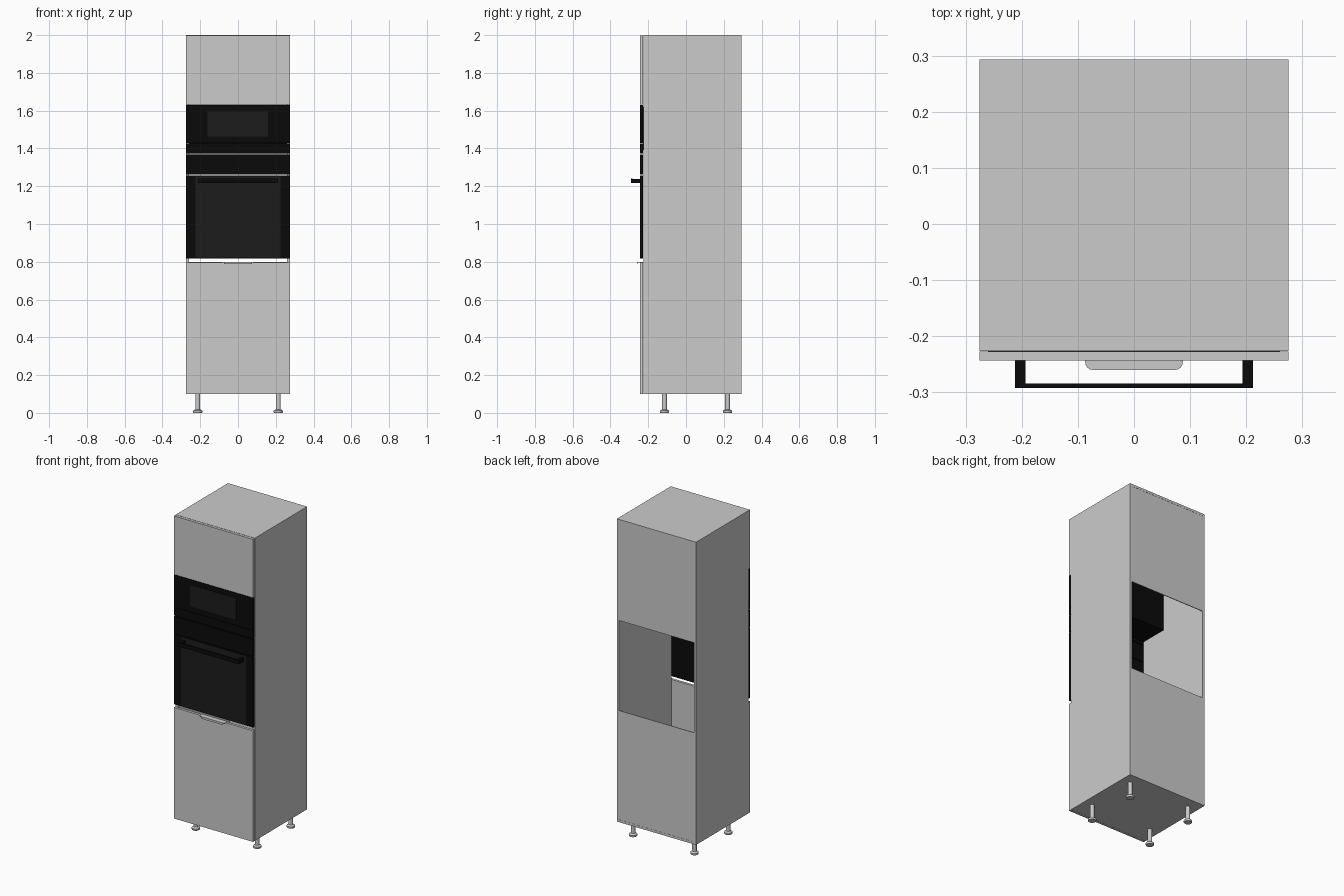
import bpy, bmesh, math

if "Cube" in bpy.data.objects:
    bpy.data.objects.remove(bpy.data.objects["Cube"])

def material(name, v):
    m = bpy.data.materials.new(name)
    m.diffuse_color = (v, v, v, 1)
    m.use_nodes = True
    m.node_tree.nodes["Principled BSDF"].inputs["Base Color"].default_value = m.diffuse_color
    return m

BLACK = material("black_enamel", 0.003)
GLASS = material("dark_glass", 0.012)

def finish(name, bm, mat=None):
    bmesh.ops.recalc_face_normals(bm, faces=bm.faces)
    me = bpy.data.meshes.new(name)
    bm.to_mesh(me)
    bm.free()
    ob = bpy.data.objects.new(name, me)
    bpy.context.collection.objects.link(ob)
    if mat:
        me.materials.append(mat)
    return ob

def box(name, x, y, z, mat=None):
    """Box from (min, max) ranges."""
    bm = bmesh.new()
    bmesh.ops.create_cube(bm, size=1)
    for v in bm.verts:
        v.co = [r[0] if c < 0 else r[1] for c, r in zip(v.co, (x, y, z))]
    return finish(name, bm, mat)

def plate(name, pts, z0, z1):
    """Flat outline in xy, extruded upwards."""
    bm = bmesh.new()
    f = bm.faces.new([bm.verts.new((x, y, z0)) for x, y in pts])
    top = bmesh.ops.extrude_face_region(bm, geom=[f])
    for g in top["geom"]:
        if isinstance(g, bmesh.types.BMVert):
            g.co.z = z1
    return finish(name, bm)

def lathe(name, profile, x, y, n=20):
    bm = bmesh.new()
    vs = [bm.verts.new((r, 0, z)) for r, z in profile]
    es = [bm.edges.new(p) for p in zip(vs, vs[1:])]
    bmesh.ops.spin(bm, geom=vs + es, cent=(0, 0, 0), axis=(0, 0, 1),
                   angle=math.tau, steps=n)
    bmesh.ops.remove_doubles(bm, verts=bm.verts, dist=1e-5)
    ob = finish(name, bm)
    ob.location = (x, y, 0)
    bpy.context.view_layer.objects.active = ob
    ob.select_set(True)
    bpy.ops.object.shade_smooth_by_angle(angle=math.radians(35))
    ob.select_set(False)
    return ob

W, T = 0.275, 0.015           # half width, board thickness
FRONT, BODY, BACK = -0.243, -0.227, 0.293
IN = W - T
full, inner = (-W, W), (-IN, IN)
door_y = (FRONT, BODY)

# Carcass: sides, top, bottom, and two back panels with an open middle
for side, s in (("left", -1), ("right", 1)):
    box(side + "_side", sorted((s * W, s * IN)), (BODY + 0.001, BACK), (0.1, 2))
box("top_board", inner, (BODY + 0.001, BACK), (2 - T, 2))
box("bottom_board", inner, (BODY + 0.001, BACK), (0.1, 0.1 + T))
box("lower_back_panel", inner, (BACK - 0.006, BACK - 0.001), (0.1 + T, 0.80))
box("upper_back_panel", inner, (BACK - 0.006, BACK - 0.001), (1.365, 2 - T))

# Doors
box("lower_door", full, door_y, (0.1, 0.797))
box("upper_door", full, door_y, (1.632, 1.999))

# Edge pull on the lower door: top plate with rounded corners and a front lip
hw, r, yf = 0.087, 0.014, -0.260
arc = [(hw - r + r * math.sin(a), yf + r - r * math.cos(a))
       for a in [i * math.pi / 12 for i in range(7)]]
outline = [(-x, y) for x, y in reversed(arc)] + arc + [(hw, BODY), (-hw, BODY)]
plate("edge_pull", outline, 0.797, 0.800)
box("edge_pull_lip", (r - hw, hw - r), (yf, yf + 0.003), (0.787, 0.798))

# Microwave: body, door, lower strip and window
box("microwave_body", inner, (BODY, -0.05), (1.392, 1.62), BLACK)
box("microwave_door", full, door_y, (1.428, 1.630), BLACK)
box("microwave_lower_strip", full, door_y, (1.374, 1.426), BLACK)
box("microwave_window", (-0.162, 0.158), (FRONT - 0.0006, FRONT + 0.004),
    (1.463, 1.595), GLASS)

# Oven: control panel, door and glass
box("oven_control_panel", full, door_y, (1.263, 1.369), BLACK)
box("oven_door", full, door_y, (0.818, 1.258), BLACK)
box("oven_glass", (-0.225, 0.225), (FRONT - 0.0006, FRONT + 0.004),
    (0.822, 1.252), GLASS)

# Oven handle: bar on two posts
box("oven_handle_bar", (-0.212, 0.212), (-0.292, -0.284), (1.216, 1.241), BLACK)
for side, s in (("left", -1), ("right", 1)):
    box(side + "_handle_post", sorted((s * 0.193, s * 0.212)),
        (-0.285, FRONT + 0.001), (1.218, 1.239), BLACK)

# Legs: shaft with a wider foot
leg = [(0, 0), (0.022, 0), (0.024, 0.003), (0.024, 0.012), (0.013, 0.019),
       (0.013, 0.101), (0, 0.101)]
for yn, y in (("front", -0.114), ("back", 0.22)):
    for xn, x in (("left", -0.213), ("right", 0.213)):
        lathe(f"{yn}_{xn}_leg", leg, x, y)
